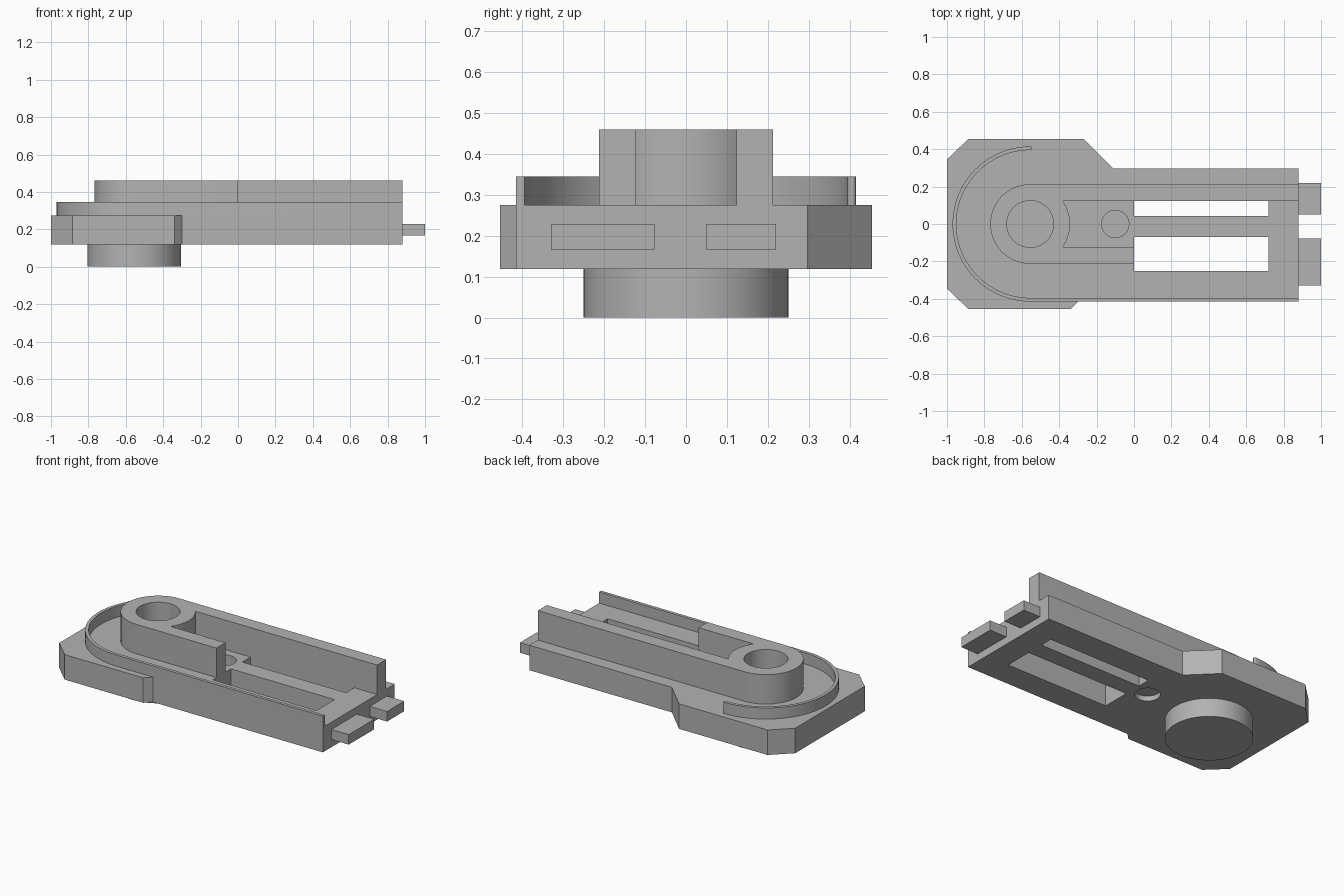
import bpy
import bmesh
from math import asin, cos, sin, pi

default = bpy.data.objects.get("Cube")
if default:
    bpy.data.objects.remove(default, do_unlink=True)

grey = bpy.data.materials.new("plain grey")
grey.use_nodes = True
colour = (0.45, 0.45, 0.45, 1)
grey.diffuse_color = colour
grey.node_tree.nodes["Principled BSDF"].inputs["Base Color"].default_value = colour

PIVOT = -0.555              # x of the round boss
BASE, DECK = 0.118, 0.275   # underside and top of the plate


def arc(cx, cy, r, start, end, steps=48):
    """Points along an arc, angles in radians."""
    angles = [start + (end - start) * i / steps for i in range(steps + 1)]
    return [(cx + r * cos(a), cy + r * sin(a)) for a in angles]


def circle(cx, r):
    return arc(cx, 0, r, 0, 2 * pi, 64)[:-1]


def rect(x0, x1, y0, y1):
    return [(x0, y0), (x1, y0), (x1, y1), (x0, y1)]


def prism(name, outline, z0, z1):
    """Extrude a flat outline from z0 to z1."""
    bm = bmesh.new()
    face = bm.faces.new([bm.verts.new((x, y, z0)) for x, y in outline])
    grown = bmesh.ops.extrude_face_region(bm, geom=[face])["geom"]
    top = [v for v in grown if isinstance(v, bmesh.types.BMVert)]
    bmesh.ops.translate(bm, verts=top, vec=(0, 0, z1 - z0))
    bmesh.ops.recalc_face_normals(bm, faces=bm.faces)
    mesh = bpy.data.meshes.new(name)
    bm.to_mesh(mesh)
    bm.free()
    mesh.materials.append(grey)
    obj = bpy.data.objects.new(name, mesh)
    bpy.context.collection.objects.link(obj)
    return obj


def cut(obj, outline, z0, z1):
    """Subtract a prism and discard the cutter."""
    cutter = prism("cutter", outline, z0, z1)
    cutter.hide_render = True
    mod = obj.modifiers.new("cut", "BOOLEAN")
    mod.operation, mod.solver, mod.object = "DIFFERENCE", "EXACT", cutter
    bpy.context.view_layer.objects.active = obj
    bpy.ops.object.modifier_apply(modifier=mod.name)
    bpy.data.objects.remove(cutter, do_unlink=True)


# Base plate with clipped corners, two slots and a recess on each side
plate = prism("base_plate", [
    (-1, -0.345), (-0.885, -0.455), (-0.34, -0.455), (-0.30, -0.415),
    (0.88, -0.415), (0.88, 0.297), (-0.11, 0.297), (-0.27, 0.455),
    (-0.885, 0.455), (-1, 0.345)], BASE, DECK)
cut(plate, rect(0, 0.72, 0.043, 0.125), 0, 1)
cut(plate, rect(0, 0.72, -0.25, -0.07), 0, 1)
cut(plate, circle(-0.10, 0.073), 0.2, 1)
cut(plate, circle(-0.10, 0.073), 0, 0.15)

# Round foot under the boss
foot = prism("round_foot", circle(PIVOT, 0.25), 0, BASE)

# Bored boss with a long back arm and a short front arm
outer, inner = 0.213, 0.124
meet = asin(inner / outer)
boss = prism("boss_and_arms",
             [(0.88, outer)] + arc(PIVOT, 0, outer, pi / 2, 1.5 * pi)
             + [(0, -outer), (0, -inner)]
             + arc(PIVOT, 0, outer, -meet, meet, 20) + [(0.88, inner)],
             DECK, 0.46)
cut(boss, circle(PIVOT, 0.125), 0, 1)

# Thin curved rail that runs on along the front edge
r_out, r_in = 0.415, 0.395
rail = prism("thin_rail",
             arc(PIVOT, 0, r_out, pi / 2, 1.5 * pi)
             + [(0.88, -r_out), (0.88, -r_in)]
             + arc(PIVOT, 0, r_in, 1.5 * pi, pi / 2)
             + arc(PIVOT, (r_out + r_in) / 2, (r_out - r_in) / 2,
                   -pi / 2, pi / 2, 8)[1:-1],
             DECK, 0.345)

# End tabs
tabs = [prism(name, rect(0.88, 1, y0, y1), 0.166, 0.229)
        for name, y0, y1 in (("front_tab", -0.33, -0.077),
                             ("back_tab", 0.05, 0.22))]

# Smooth the round walls, keep the edges crisp
bpy.ops.object.select_all(action="DESELECT")
for part in [plate, foot, boss, rail] + tabs:
    part.select_set(True)
bpy.context.view_layer.objects.active = plate
bpy.ops.object.shade_smooth_by_angle(angle=pi / 6)
